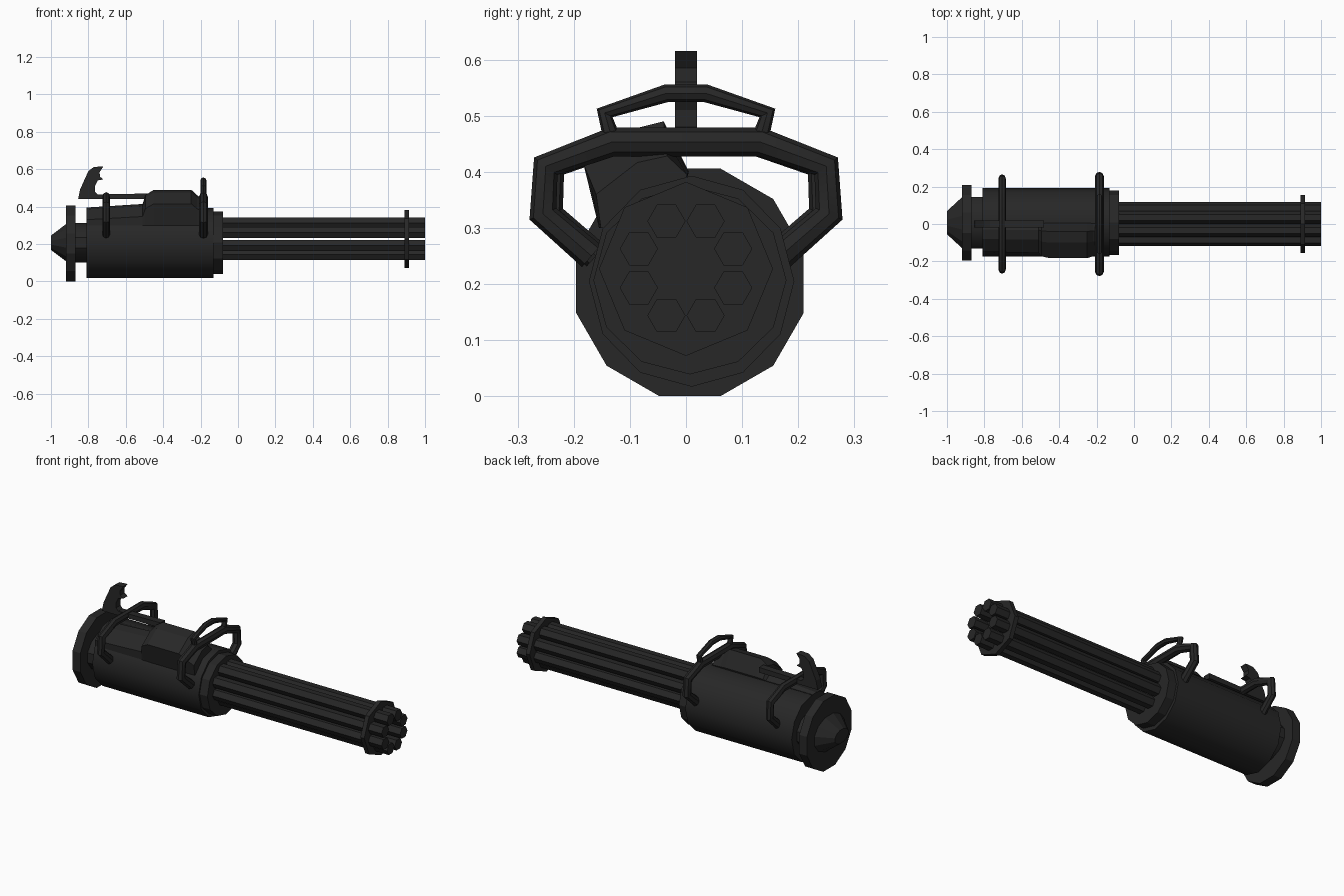
import bpy, bmesh, math
from math import cos, sin, pi

if "Cube" in bpy.data.objects:
    bpy.data.objects.remove(bpy.data.objects["Cube"])

mat = bpy.data.materials.new("gunmetal")
mat.diffuse_color = (0.02, 0.02, 0.02, 1)
mat.use_nodes = True
mat.node_tree.nodes["Principled BSDF"].inputs["Base Color"].default_value = mat.diffuse_color


def finish(name, bm, smooth=None):
    bmesh.ops.recalc_face_normals(bm, faces=bm.faces)
    me = bpy.data.meshes.new(name)
    bm.to_mesh(me)
    bm.free()
    ob = bpy.data.objects.new(name, me)
    bpy.context.collection.objects.link(ob)
    me.materials.append(mat)
    if smooth:
        bpy.ops.object.select_all(action='DESELECT')
        ob.select_set(True)
        bpy.context.view_layer.objects.active = ob
        bpy.ops.object.shade_smooth_by_angle(angle=math.radians(smooth))
    return ob


def loft(name, rings, smooth=None):
    """Skin a list of closed rings and cap both ends."""
    bm = bmesh.new()
    vs = [[bm.verts.new(p) for p in r] for r in rings]
    n = len(vs[0])
    for a, b in zip(vs, vs[1:]):
        for i in range(n):
            j = (i + 1) % n
            bm.faces.new((a[i], a[j], b[j], b[i]))
    bm.faces.new(vs[0])
    bm.faces.new(vs[-1])
    return finish(name, bm, smooth)


def barrel_shape(name, stations, n, y, z, turn=0.0, smooth=None):
    """Polygonal solid along x; stations are (x, y radius, z radius)."""
    rings = [[(x, y + ry * cos(turn + 2 * pi * i / n), z + rz * sin(turn + 2 * pi * i / n))
              for i in range(n)] for x, ry, rz in stations]
    return loft(name, rings, smooth)


def tube(name, x, pts, r, depth_scale=1.0):
    """Round bar following (y, z) points in the plane at x."""
    cu = bpy.data.curves.new(name, 'CURVE')
    cu.dimensions = '3D'
    cu.bevel_depth = r
    cu.bevel_resolution = 2
    cu.use_fill_caps = True
    sp = cu.splines.new('POLY')
    sp.points.add(len(pts) - 1)
    for p, (y, z) in zip(sp.points, pts):
        p.co = (0, y, z, 1)
    ob = bpy.data.objects.new(name, cu)
    bpy.context.collection.objects.link(ob)
    ob.location.x = x
    ob.scale.x = depth_scale
    cu.materials.append(mat)
    bpy.ops.object.select_all(action='DESELECT')
    ob.select_set(True)
    bpy.context.view_layer.objects.active = ob
    bpy.ops.object.convert(target='MESH')
    bpy.ops.object.shade_smooth_by_angle(angle=math.radians(35))


def mirrored(half):
    return half + [(-y, z) for y, z in reversed(half)]


# Housing, front collar, rear neck, rear flange and tail cone
barrel_shape("housing", [(-0.81, 0.183, 0.188), (-0.13, 0.183, 0.188)], 12, 0.01, 0.205, 0, 35)
barrel_shape("front_collar", [(-0.14, 0.172, 0.168), (-0.08, 0.172, 0.168)], 12, 0.007, 0.207)
barrel_shape("rear_neck", [(-0.88, 0.143, 0.11), (-0.80, 0.143, 0.11)], 12, 0.007, 0.207, pi / 12, 35)
barrel_shape("rear_flange", [(-0.92, 0.21, 0.21), (-0.87, 0.21, 0.21)], 12, 0.007, 0.203, pi / 12)
barrel_shape("tail_cone", [(-1.0, 0.064, 0.04), (-0.91, 0.15, 0.11)], 12, 0.007, 0.207, pi / 12)

# Eight barrels and the clamp ring near the muzzle
for k in range(8):
    a = pi / 8 + k * pi / 4
    barrel_shape(f"barrel_{k + 1}", [(-0.1, 0.034, 0.034), (1.0, 0.034, 0.034)], 6,
                 0.091 * cos(a), 0.228 + 0.091 * sin(a))
barrel_shape("muzzle_clamp", [(0.89, 0.155, 0.155), (0.915, 0.155, 0.155)], 8, 0, 0.227)

# Feed cover: blends from flush with the housing up to the full hump
base = [(-0.15, 0.3), (-0.148, 0.33), (-0.08, 0.385), (-0.03, 0.395), (0.0, 0.392), (-0.02, 0.3)]
full = [(-0.155, 0.3), (-0.183, 0.415), (-0.10, 0.475), (-0.04, 0.49), (0.005, 0.40), (-0.02, 0.3)]
cover = []
for x, f in [(-0.81, 0), (-0.51, 0.2), (-0.495, 0.7), (-0.45, 1), (-0.25, 1), (-0.22, 0.7), (-0.17, 0.35)]:
    cover.append([(x, a[0] + f * (b[0] - a[0]), a[1] + f * (b[1] - a[1])) for a, b in zip(base, full)])
loft("feed_cover", cover)

# Carrying handles
side = [(-0.165, 0.25), (-0.25, 0.325), (-0.245, 0.41), (-0.13, 0.453)]
tube("rear_handle", -0.705, mirrored([(y * 0.97, z) for y, z in side]), 0.025, 0.8)
tube("front_handle", -0.185, mirrored([(y * 1.02, z) for y, z in side]), 0.026, 0.9)
tube("front_handle_arch", -0.185, mirrored([(-0.13, 0.453), (-0.145, 0.505), (-0.035, 0.54)]), 0.016)

# Trigger grip with finger grooves, and the control bar running forward from it
grip = [(-0.855, 0.44), (-0.845, 0.49), (-0.80, 0.59), (-0.77, 0.612), (-0.72, 0.615),
        (-0.74, 0.585), (-0.738, 0.56), (-0.72, 0.545), (-0.75, 0.54), (-0.765, 0.51),
        (-0.765, 0.48), (-0.745, 0.46), (-0.75, 0.44)]
loft("trigger_grip", [[(x, y, z) for x, z in grip] for y in (-0.02, 0.02)])
bar = [(-0.77, 0.44), (-0.77, 0.465), (-0.48, 0.47), (-0.48, 0.44)]
loft("control_bar", [[(x, y, z) for x, z in bar] for y in (-0.02, 0.02)])
